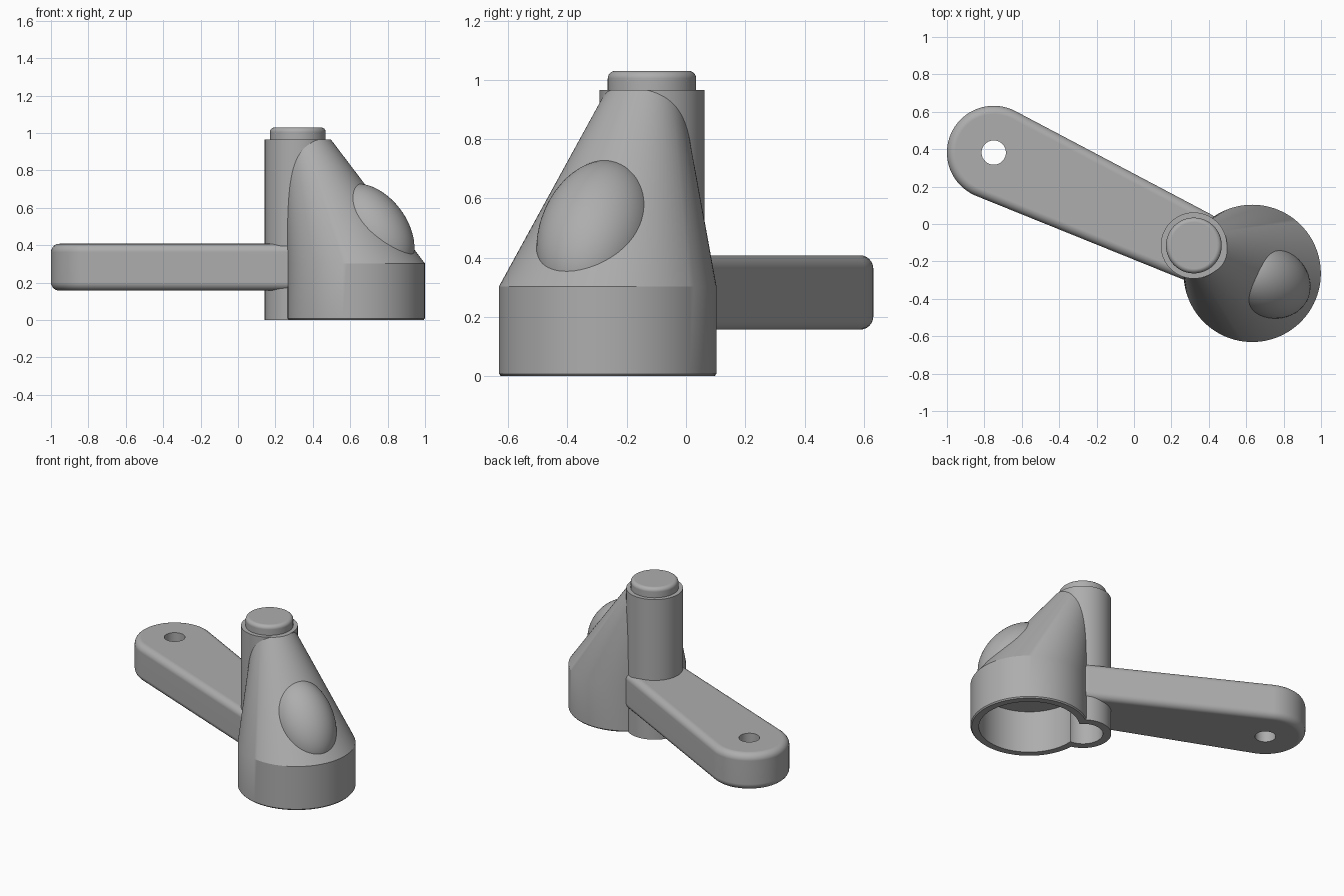
import bpy, bmesh, math
from mathutils import Matrix, Vector

cube = bpy.data.objects.get("Cube")
if cube:
    bpy.data.objects.remove(cube, do_unlink=True)

grey = bpy.data.materials.new("plain_grey")
grey.use_nodes = True
GREY = (0.42, 0.42, 0.42, 1)
grey.diffuse_color = GREY
grey.node_tree.nodes["Principled BSDF"].inputs["Base Color"].default_value = GREY

BASE = Vector((0.632, -0.264, 0))
POST = Vector((0.32, -0.115, 0))
TIP = Vector((-0.75, 0.382, 0))


def finish(name, bm):
    bmesh.ops.recalc_face_normals(bm, faces=bm.faces)
    mesh = bpy.data.meshes.new(name)
    bm.to_mesh(mesh)
    bm.free()
    mesh.materials.append(grey)
    ob = bpy.data.objects.new(name, mesh)
    bpy.context.collection.objects.link(ob)
    return ob


def circle(c, r, n=96):
    return [(c.x + r * math.cos(math.tau * i / n), c.y + r * math.sin(math.tau * i / n))
            for i in range(n)]


def loft(name, sections):
    """Closed solid through (outline, height) sections with matching point counts."""
    bm = bmesh.new()
    rings = [[bm.verts.new((x, y, z)) for x, y in outline] for outline, z in sections]
    for low, high in zip(rings, rings[1:]):
        for i in range(len(low)):
            j = (i + 1) % len(low)
            bm.faces.new((low[i], low[j], high[j], high[i]))
    bm.faces.new(rings[0][::-1])
    bm.faces.new(rings[-1])
    return finish(name, bm)


def cylinder(name, c, r, z0, z1):
    return loft(name, [(circle(c, r), z0), (circle(c, r), z1)])


def round_edges(ob, width):
    mod = ob.modifiers.new("round", 'BEVEL')
    mod.width = width
    mod.segments = 6
    mod.limit_method = 'ANGLE'
    mod.angle_limit = math.radians(40)


def bake(ob):
    dg = bpy.context.evaluated_depsgraph_get()
    mesh = bpy.data.meshes.new_from_object(ob.evaluated_get(dg))
    ob.modifiers.clear()
    ob.data = mesh


def cut(ob, cutters):
    for cutter in cutters:
        mod = ob.modifiers.new("cut", 'BOOLEAN')
        mod.operation = 'DIFFERENCE'
        mod.solver = 'EXACT'
        mod.object = cutter


# Round socket with an oblique cone leaning up to the post
shoulder = Vector((0.372, -0.143, 0))
socket = loft("socket_body", [
    (circle(BASE, 0.36), 0), (circle(BASE, 0.367), 0.008),
    (circle(BASE, 0.367), 0.303), (circle(shoulder, 0.125), 0.965)])

# Upright post and its rounded cap
post = cylinder("post", POST, 0.177, 0, 0.965)
cap = cylinder("post_cap", POST, 0.149, 0.9, 1.03)
round_edges(cap, 0.025)

# Tapered arm: two arcs joined by tangents
R1, R2 = 0.25, 0.19
span = POST - TIP
phi = math.atan2(span.y, span.x)
beta = math.acos((R1 - R2) / span.length)


def arc(c, r, a0, a1, n=48):
    angles = [a0 + (a1 - a0) * i / n for i in range(n + 1)]
    return [(c.x + r * math.cos(a), c.y + r * math.sin(a)) for a in angles]


outline = arc(TIP, R1, phi + beta, phi + math.tau - beta) + arc(POST, R2, phi - beta, phi + beta)
arm = loft("arm", [(outline, 0.157), (outline, 0.408)])
round_edges(arm, 0.045)

# Oval bulge on the cone's sloping side
out = (BASE - POST).normalized()
up = Vector((0, 0, 1))
slope = (out * -0.621 + up * 0.784).normalized()
normal = (out * 0.784 + up * 0.621).normalized()
side = slope.cross(normal)
bm = bmesh.new()
bmesh.ops.create_uvsphere(bm, u_segments=64, v_segments=32, radius=1)
turn = Matrix((slope, side, normal)).transposed().to_4x4()
place = Matrix.Translation(BASE + out * 0.099 + up * 0.478)
bm.transform(place @ turn @ Matrix.Diagonal((0.285, 0.191, 0.185, 1)))
bulge = finish("side_bulge", bm)

# Bores open from below, and the arm's through hole
bores = [cylinder("socket_bore", BASE, 0.315, -0.1, 0.29),
         cylinder("post_bore", POST, 0.125, -0.1, 0.29)]
hole = cylinder("arm_hole", TIP, 0.065, -0.1, 0.6)
for part in (socket, post, bulge, arm):
    cut(part, bores)
cut(arm, [hole])
parts = (socket, post, cap, arm, bulge)
for part in parts:
    bake(part)
for cutter in bores + [hole]:
    bpy.data.objects.remove(cutter, do_unlink=True)

# Smooth shading with crisp edges
bpy.ops.object.select_all(action='DESELECT')
for part in parts:
    part.select_set(True)
bpy.context.view_layer.objects.active = socket
bpy.ops.object.shade_smooth_by_angle(angle=math.radians(25))
for part in (arm, cap):
    part.modifiers.new("even_shading", 'WEIGHTED_NORMAL').keep_sharp = True
